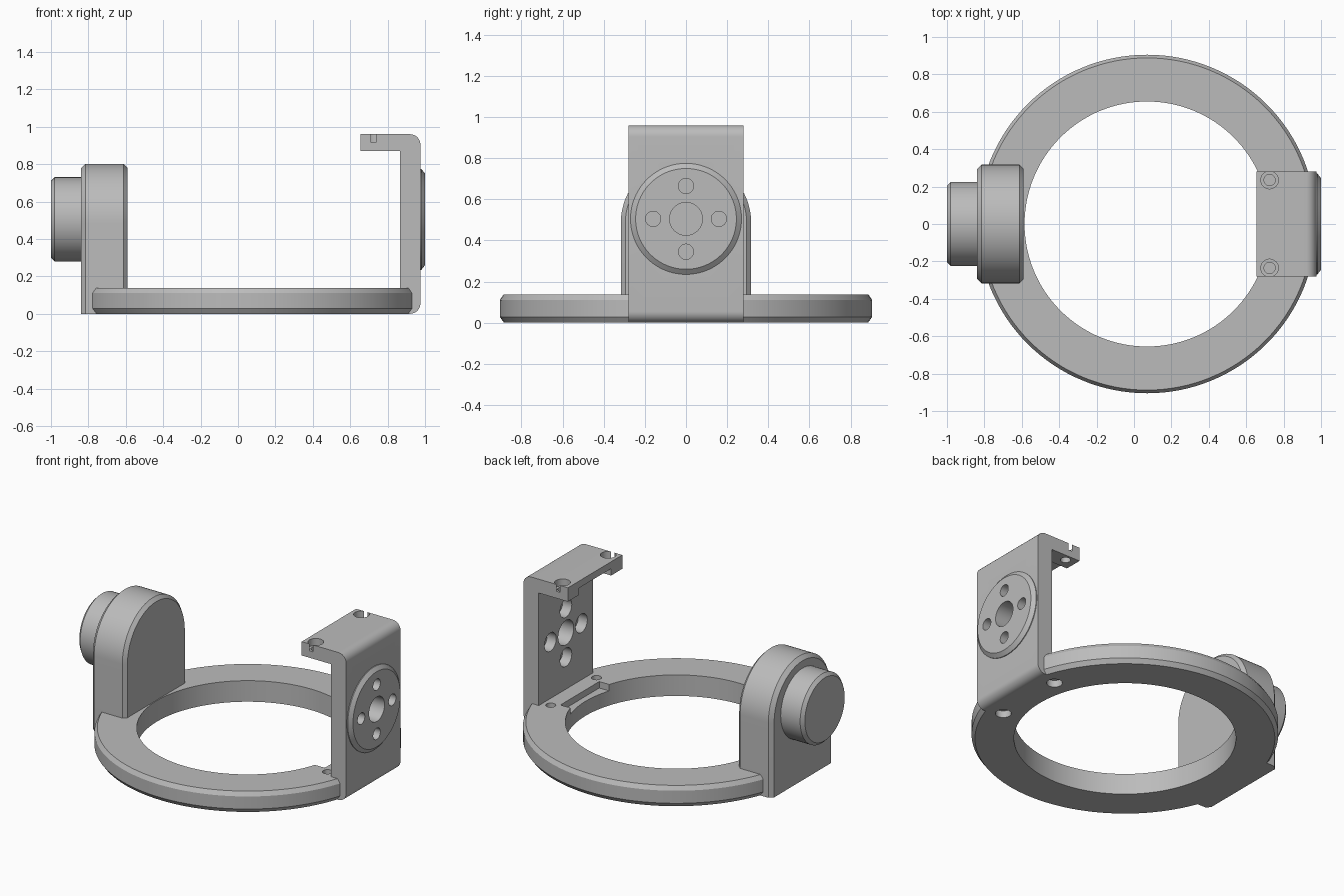
import bpy, bmesh
from math import sin, cos, pi, radians
from mathutils import Vector

if "Cube" in bpy.data.objects:
    bpy.data.objects.remove(bpy.data.objects["Cube"], do_unlink=True)

grey = bpy.data.materials.new("plain grey")
grey.use_nodes = True
COLOUR = (0.5, 0.5, 0.5, 1)
grey.diffuse_color = COLOUR
grey.node_tree.nodes["Principled BSDF"].inputs["Base Color"].default_value = COLOUR

AXIS_Z = 0.505   # height of the pivot axis
RING_X = 0.07    # ring centre
HALF_W = 0.28    # half width of the bracket


def loft(name, loops, closed=False):
    """Skin a row of equal point loops; cap the ends unless closed."""
    bm = bmesh.new()
    rows = [[bm.verts.new(p) for p in loop] for loop in loops]
    n = len(rows[0])
    pairs = list(zip(rows, rows[1:])) + ([(rows[-1], rows[0])] if closed else [])
    for a, b in pairs:
        for i in range(n):
            j = (i + 1) % n
            bm.faces.new((a[i], a[j], b[j], b[i]))
    if not closed:
        bm.faces.new(rows[0])
        bm.faces.new(rows[-1])
    bmesh.ops.recalc_face_normals(bm, faces=bm.faces)
    mesh = bpy.data.meshes.new(name)
    bm.to_mesh(mesh)
    bm.free()
    mesh.materials.append(grey)
    ob = bpy.data.objects.new(name, mesh)
    bpy.context.collection.objects.link(ob)
    return ob


def circle(r, n):
    return [(r * cos(2 * pi * i / n), r * sin(2 * pi * i / n)) for i in range(n)]


def x_cylinder(name, steps, y=0, z=AXIS_Z, n=64):
    return loft(name, [[(x, y + a, z + b) for a, b in circle(r, n)] for x, r in steps])


def z_cylinder(name, steps, x, y, n=32):
    return loft(name, [[(x + a, y + b, z) for a, b in circle(r, n)] for z, r in steps])


def box(name, x0, x1, half_y, z0, z1):
    outline = [(x0, -half_y), (x1, -half_y), (x1, half_y), (x0, half_y)]
    return loft(name, [[(x, y, z) for x, y in outline] for z in (z0, z1)])


def cut(ob, cutters):
    for c in cutters:
        c.hide_render = True
        mod = ob.modifiers.new("cut", 'BOOLEAN')
        mod.operation, mod.solver, mod.object = 'DIFFERENCE', 'EXACT', c
        bpy.context.view_layer.objects.active = ob
        bpy.ops.object.modifier_apply(modifier=mod.name)
        bpy.data.objects.remove(c, do_unlink=True)


# Base ring with chamfered outer edge
section = [(0.655, 0), (0.885, 0), (0.905, 0.028), (0.905, 0.11), (0.888, 0.137), (0.655, 0.137)]
ring = loft("base_ring", [[(RING_X + r * c, r * s, z) for r, z in section]
                          for c, s in circle(1, 128)], closed=True)
cut(ring, [box("bracket_seat", 0.87, 1.1, HALF_W, -0.1, 0.3),
           box("ring_pocket", 0.6, 0.765, 0.2, 0.095, 0.3)])
for side in (-1, 1):
    cut(ring, [z_cylinder("foot_screw", [(-0.1, 0.047), (0.045, 0.047), (0.0451, 0.03), (0.3, 0.03)],
                          0.81, side * 0.235)])

# Upright bracket with a rounded back and a lip at the top
profile = [(0.865, 0), (0.865, 0.87), (0.655, 0.87), (0.655, 0.96)]
for cx, cz, r, start in ((0.92, 0.905, 0.055, 90), (0.92, 0.055, 0.055, 0)):
    profile += [(cx + r * cos(radians(start - t)), cz + r * sin(radians(start - t)))
                for t in range(0, 91, 10)]
bracket = loft("bracket", [[(x, y, z) for x, z in profile] for y in (-HALF_W, HALF_W)])
cut(bracket, [box("lip_recess", 0.6, 0.78, 0.165, 0.8, 0.915)])
for side in (-1, 1):
    cut(bracket, [z_cylinder("lip_screw", [(0.8, 0.03), (0.915, 0.03), (0.9151, 0.047), (1.1, 0.047)],
                             0.725, side * 0.235)])

# Round mounting pad on the outside of the bracket
pad = x_cylinder("mounting_pad", [(0.96, 0.27), (0.98, 0.27), (1.0, 0.245)], n=96)

# Centre hole and four stepped screw holes through bracket and pad
holes = [(0, 0, 0.08, 0.08)] + [(0.16 * a, 0.16 * b, 0.06, 0.037) for a, b in circle(1, 4)]
for part in (bracket, pad):
    for y, z, wide, narrow in holes:
        cut(part, [x_cylinder("hole", [(0.8, wide), (0.93, wide), (0.9301, narrow), (1.1, narrow)],
                              y, AXIS_Z + z, 32)])


# Arched support opposite the bracket, chamfered on both faces
def arch(x, r):
    top = [(x, r * cos(pi * i / 48), 0.485 + r * sin(pi * i / 48)) for i in range(49)]
    return [(x, r, 0)] + top + [(x, -r, 0)]


support = loft("arched_support", [arch(-0.84, 0.293), arch(-0.815, 0.317),
                                  arch(-0.612, 0.317), arch(-0.59, 0.295)])

# Round hub on the outside of the support
hub = x_cylinder("pivot_hub", [(-1.0, 0.205), (-0.98, 0.225), (-0.82, 0.225)])

# Smooth curves, sharp edges
for ob in (ring, bracket, pad, support, hub):
    bpy.ops.object.select_all(action='DESELECT')
    ob.select_set(True)
    bpy.context.view_layer.objects.active = ob
    bpy.ops.object.shade_smooth_by_angle(angle=radians(25))
